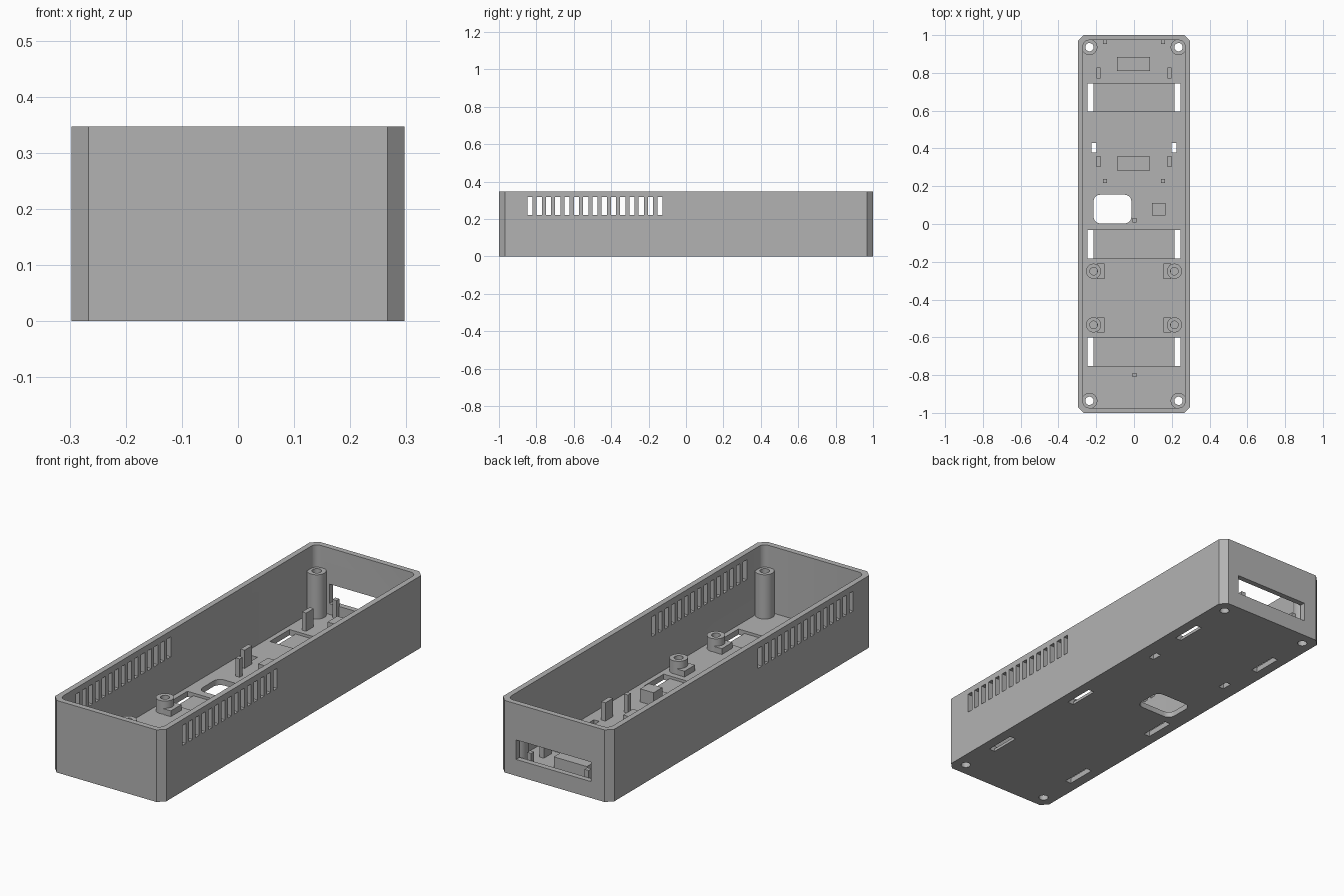
import bpy, bmesh
from math import cos, sin, pi

if "Cube" in bpy.data.objects:
    bpy.data.objects.remove(bpy.data.objects["Cube"], do_unlink=True)

W, L, H = 0.297, 1.0, 0.347      # half width, half length, height
WALL, FLOOR = 0.027, 0.027

grey = bpy.data.materials.new("plain grey")
grey.use_nodes = True
grey.diffuse_color = (0.45, 0.45, 0.45, 1)
grey.node_tree.nodes["Principled BSDF"].inputs["Base Color"].default_value = (0.45, 0.45, 0.45, 1)


def finish(name, bm):
    bmesh.ops.recalc_face_normals(bm, faces=bm.faces)
    mesh = bpy.data.meshes.new(name)
    bm.to_mesh(mesh)
    bm.free()
    mesh.materials.append(grey)
    ob = bpy.data.objects.new(name, mesh)
    bpy.context.collection.objects.link(ob)
    return ob


def add_prism(bm, x, y, hx, hy, z0, z1, corner=0, steps=1):
    """Upright block with square, chamfered or rounded corners."""
    pts = []
    for i, (sx, sy) in enumerate(((1, 1), (-1, 1), (-1, -1), (1, -1))):
        cx, cy = x + sx * (hx - corner), y + sy * (hy - corner)
        for k in range(steps + 1 if corner else 1):
            a = (i + k / steps) * pi / 2
            pts.append((cx + corner * cos(a), cy + corner * sin(a)))
    low = [bm.verts.new((*p, z0)) for p in pts]
    top = [bm.verts.new((*p, z1)) for p in pts]
    bm.faces.new(low)
    bm.faces.new(top)
    for i in range(len(pts)):
        j = (i + 1) % len(pts)
        bm.faces.new((low[i], low[j], top[j], top[i]))


def prism(name, *args, **kw):
    bm = bmesh.new()
    add_prism(bm, *args, **kw)
    return finish(name, bm)


def tube(name, x, y, r_out, r_in, z0, z1, n=32):
    bm = bmesh.new()
    rings = [[bm.verts.new((x + r * cos(2 * pi * i / n), y + r * sin(2 * pi * i / n), z))
              for i in range(n)]
             for r, z in ((r_out, z0), (r_out, z1), (r_in, z1), (r_in, z0))]
    for a, b in zip(rings, rings[1:] + rings[:1]):
        for i in range(n):
            j = (i + 1) % n
            bm.faces.new((a[i], a[j], b[j], b[i]))
    smooth(finish(name, bm))


def smooth(ob):
    bpy.ops.object.select_all(action='DESELECT')
    ob.select_set(True)
    bpy.context.view_layer.objects.active = ob
    bpy.ops.object.shade_smooth_by_angle(angle=0.6)


def cut(ob, cutter):
    mod = ob.modifiers.new("cut", 'BOOLEAN')
    mod.operation, mod.solver, mod.object = 'DIFFERENCE', 'EXACT', cutter
    bpy.context.view_layer.objects.active = ob
    bpy.ops.object.modifier_apply(modifier=mod.name)
    bpy.data.objects.remove(cutter, do_unlink=True)


SIDES = (-1, 1)
STRAPS = (-0.677, -0.108, 0.67)
CORNERS = [(sx * 0.236, sy * 0.936) for sx in SIDES for sy in SIDES]

# Open tray with chamfered outer corners and rounded inner corners
tray = prism("tray", 0, 0, W, L, 0, H, corner=0.0)
bpy.data.objects.remove(tray, do_unlink=True)
bm = bmesh.new()
add_prism(bm, 0, 0, W, L, 0, H, corner=0.031)
tray = finish("tray", bm)
cut(tray, prism("cavity", 0, 0, W - WALL, L - WALL, FLOOR, H + 0.1, corner=0.03, steps=5))

# Shallow strap channels across the floor
bm = bmesh.new()
for y in STRAPS:
    add_prism(bm, 0, y, 0.23, 0.075, 0.014, 0.05)
cut(tray, finish("channels", bm))

# Through openings: strap slots, tie holes, screw holes, cable hole, side vents, end window
bm = bmesh.new()
for s in SIDES:
    for y in STRAPS:
        add_prism(bm, s * 0.231, y, 0.016, 0.075, -0.1, 0.1)
    add_prism(bm, s * 0.212, 0.404, 0.014, 0.026, -0.1, 0.1)
    for i in range(15):
        add_prism(bm, s * W, -0.834 + i * 0.0496, 0.1, 0.014, 0.222, 0.318)
for x, y in CORNERS:
    add_prism(bm, x, y, 0.022, 0.022, -0.1, 0.1, corner=0.02199, steps=8)
add_prism(bm, -0.114, 0.079, 0.1, 0.076, -0.1, 0.1, corner=0.035, steps=6)
add_prism(bm, 0.005, L, 0.2, 0.06, 0.079, 0.173)
cut(tray, finish("openings", bm))
smooth(tray)

# Tall corner screw posts
for x, y in CORNERS:
    tube("corner_post", x, y, 0.042, 0.022, FLOOR, 0.24)

# Board standoffs, each with a low support block on its inner side
for s in SIDES:
    for y in (-0.25, -0.534):
        tube("standoff", s * 0.214, y, 0.04, 0.02, FLOOR - 0.002, 0.09)
        prism("standoff_block", s * 0.175, y, 0.02, 0.04, FLOOR - 0.002, 0.055)

# Upright tabs, locating pegs and rests
for s in SIDES:
    for y in (0.8, 0.332):
        prism("side_tab", s * 0.188, y, 0.011, 0.029, FLOOR - 0.002, 0.115)
    for y in (0.964, 0.227):
        prism("locating_peg", s * 0.153, y, 0.011, 0.011, FLOOR - 0.002, 0.115)
for y in (0.02, -0.8):
    prism("centre_peg", 0.003, y, 0.011, 0.011, FLOOR - 0.002, 0.115)
for y in (0.848, 0.32):
    prism("board_rest", -0.003, y, 0.088, 0.037, FLOOR - 0.002, 0.08)
prism("square_rest", 0.131, 0.078, 0.036, 0.033, FLOOR - 0.002, 0.09)
